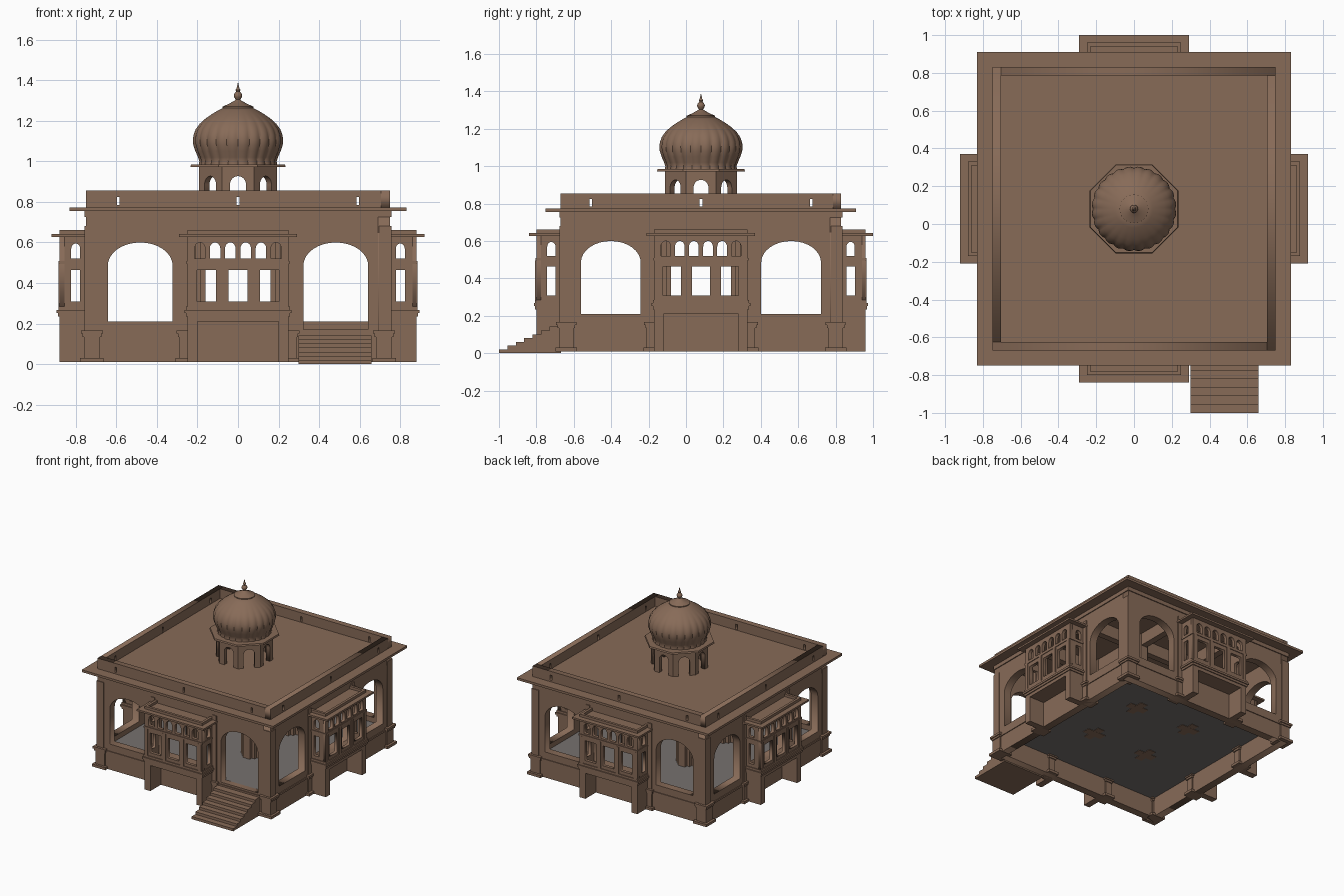
import bpy, bmesh, math
from mathutils import Matrix

if "Cube" in bpy.data.objects:
    bpy.data.objects.remove(bpy.data.objects["Cube"])

CY = 0.08                      # pavilion centre on y


def material(name, rgb):
    m = bpy.data.materials.new(name)
    m.diffuse_color = (*rgb, 1)
    m.use_nodes = True
    m.node_tree.nodes["Principled BSDF"].inputs["Base Color"].default_value = m.diffuse_color
    return m


STONE = material("brown sandstone", (0.245, 0.147, 0.097))
GREY = material("grey floor", (0.18, 0.165, 0.158))


def place(name, mesh, mats, mat=STONE):
    mesh.materials.clear()
    mesh.materials.append(mat)
    for i, mx in enumerate(mats):
        ob = bpy.data.objects.new(name if len(mats) == 1 else f"{name}_{i + 1}", mesh)
        ob.matrix_world = mx
        bpy.context.collection.objects.link(ob)


def ring(n):
    return [Matrix.Translation((0, CY, 0)) @ Matrix.Rotation(k * math.tau / n, 4, 'Z') for k in range(n)]


SIDES, ONE, CENTRE = ring(4), [Matrix.Identity(4)], ring(1)


def boxes(name, items, mats, mat=STONE):
    """items: (x0, x1, y0, y1, z0, z1)"""
    bm = bmesh.new()
    for x0, x1, y0, y1, z0, z1 in items:
        mx = Matrix.Translation(((x0 + x1) / 2, (y0 + y1) / 2, (z0 + z1) / 2)) @ \
            Matrix.Diagonal((abs(x1 - x0), abs(y1 - y0), abs(z1 - z0), 1))
        bmesh.ops.create_cube(bm, size=1, matrix=mx)
    me = bpy.data.meshes.new(name)
    bm.to_mesh(me)
    bm.free()
    place(name, me, mats, mat)


def panel(name, outer, holes, thick, mx, mats):
    """Flat pierced panel: (u, z) outlines, filled and extruded, facing -y"""
    cu = bpy.data.curves.new(name, 'CURVE')
    cu.dimensions, cu.fill_mode, cu.extrude = '2D', 'BOTH', thick / 2
    for pts in [outer] + holes:
        sp = cu.splines.new('POLY')
        sp.points.add(len(pts) - 1)
        for p, (u, z) in zip(sp.points, pts):
            p.co = (u, z, 0, 1)
        sp.use_cyclic_u = True
    ob = bpy.data.objects.new(name + "_outline", cu)
    bpy.context.collection.objects.link(ob)
    dg = bpy.context.evaluated_depsgraph_get()
    me = bpy.data.meshes.new_from_object(ob.evaluated_get(dg))
    bpy.data.objects.remove(ob)
    me.transform(mx @ Matrix.Rotation(math.pi / 2, 4, 'X'))
    place(name, me, mats)


def rect(u0, u1, z0, z1):
    return [(u0, z0), (u0, z1), (u1, z1), (u1, z0)]


def arch(c, h, z0, zs, top, n=16):
    arc = [(c - h * math.cos(math.pi * i / n), zs + (top - zs) * math.sin(math.pi * i / n)) for i in range(n + 1)]
    return [(c - h, z0)] + arc + [(c + h, z0)]


def lathe(name, prof, segs, lobe=None):
    bm = bmesh.new()
    rows = []
    for r, z in prof:
        row = []
        for i in range(segs):
            a = math.tau * i / segs
            k = lobe(a, z) if lobe else 1
            row.append(bm.verts.new((r * k * math.cos(a), r * k * math.sin(a), z)))
        rows.append(row)
    for lo, hi in zip(rows, rows[1:]):
        for i in range(segs):
            j = (i + 1) % segs
            bm.faces.new((lo[i], lo[j], hi[j], hi[i]))
    bm.faces.new(rows[-1])
    for f in bm.faces:
        f.smooth = True
    me = bpy.data.meshes.new(name)
    bm.to_mesh(me)
    bm.free()
    me.set_sharp_from_angle(angle=math.radians(40))
    place(name, me, CENTRE)


def at(y):
    return Matrix.Translation((0, y, 0))


# Outer walls: two arches and a bay opening per side; the entrance is cut lower
def wall(name, sill, mats):
    holes = [arch(-0.482, 0.16, 0.21, 0.485, 0.6), arch(0.482, 0.16, sill, 0.485, 0.6),
             rect(-0.23, 0.23, 0.25, 0.62)]
    panel(name, rect(-0.75, 0.69, 0.01, 0.76), holes, 0.06, at(-0.72), mats)


wall("entrance_wall", 0.17, SIDES[:1])
wall("wall", 0.21, SIDES[1:])

# Pilasters, mouldings and stepped pillar bases
boxes("corner_pilaster", [(0.694, 0.756, -0.756, -0.694, 0.15, 0.68)], SIDES)
boxes("wall_trim",
      [(s * 0.25, s * 0.285, -0.757, -0.69, 0.15, 0.68) for s in (-1, 1)] +
      [(s * 0.25, s * 0.74, -0.756, -0.74, 0.14, 0.155) for s in (-1, 1)] +
      [(-0.757, 0.757, -0.757, -0.74, 0.725, 0.755)], SIDES)
base = []
for c, a in ((0.72, 0.04), (0.265, 0.025), (-0.265, 0.025)):
    for grow, z0, z1 in ((0, 0.03, 0.15), (0.014, 0.15, 0.167), (0.007, 0.135, 0.15), (0.018, 0.01, 0.03)):
        h = a + grow
        base.append((c - h, c + h, -0.76 - grow, -0.68 + grow, z0, z1))
boxes("pillar_base", base, SIDES)

# Roof slab, eave and pierced parapet
boxes("roof_slab", [(-0.745, 0.745, -0.745, 0.745, 0.735, 0.78)], CENTRE)
boxes("roof_eave", [(-0.83, 0.83, -0.83, 0.83, 0.755, 0.773)], CENTRE)
panel("parapet", rect(-0.75, 0.705, 0.77, 0.855),
      [rect(u - 0.007, u + 0.007, 0.785, 0.825) for u in (-0.59, 0, 0.59)], 0.045, at(-0.7275), SIDES)

# Floor, inner cross-shaped pillars and ceiling beams
boxes("floor", [(-0.70, 0.70, -0.70, 0.70, 0.16, 0.17)], CENTRE, GREY)
P = 0.24
boxes("inner_pillar", [(P - 0.08, P + 0.08, -P - 0.03, -P + 0.03, 0.157, 0.74),
                       (P - 0.03, P + 0.03, -P - 0.08, -P + 0.08, 0.1575, 0.74),
                       (P - 0.055, P + 0.055, -P - 0.055, -P + 0.055, 0.165, 0.74)], SIDES)
boxes("ceiling_beam", [(-0.70, 0.70, -P - 0.025, -P + 0.025, 0.64, 0.74)], SIDES)

# Projecting balcony bays
front_holes = [rect(u - 0.047, u + 0.047, 0.31, 0.465) for u in (-0.155, 0, 0.155)]
front_holes += [arch(u, 0.026, 0.52, 0.57, 0.6, 10) for u in (-0.188, -0.113, -0.038, 0.038, 0.113, 0.188)]
panel("bay_front", rect(-0.25, 0.25, 0.24, 0.64), front_holes, 0.025, at(-0.8675), SIDES)
for s, nm in ((-1, "left"), (1, "right")):
    turn = Matrix.Translation((s * 0.2375, 0, 0)) @ Matrix.Rotation(math.pi / 2, 4, 'Z')
    panel(f"bay_{nm}_side", rect(-0.86, -0.74, 0.24, 0.64),
          [rect(-0.823, -0.778, 0.31, 0.465), arch(-0.8, 0.022, 0.52, 0.57, 0.595, 10)], 0.025, turn, SIDES)
boxes("bay_base", [(-0.25, 0.25, -0.88, -0.745, 0.21, 0.25)] +
      [(s * 0.2, s * 0.25, -0.88, -0.745, 0.01, 0.215) for s in (-1, 1)], SIDES)
mould = []
for g, z0, z1 in ((0.007, 0.235, 0.252), (0.014, 0.252, 0.268), (0.006, 0.268, 0.285), (0.005, 0.495, 0.508)):
    mould.append((-0.25 - g, 0.25 + g, -0.88 - g, -0.86, z0, z1))
    mould += [(s * 0.235, s * (0.25 + g), -0.87, -0.74, z0, z1) for s in (-1, 1)]
for u in (-0.232, -0.078, 0.078, 0.232):       # slim mullion posts
    mould.append((u - 0.013, u + 0.013, -0.886, -0.87, 0.285, 0.495))
boxes("bay_moulding", mould, SIDES)
boxes("bay_eave", [(-0.29, 0.29, -0.92, -0.745, 0.628, 0.642)], SIDES)
boxes("bay_parapet", [(-0.25, 0.25, -0.88, -0.86, 0.64, 0.662)] +
      [(s * 0.23, s * 0.25, -0.86, -0.745, 0.64, 0.662) for s in (-1, 1)], SIDES)

# Entrance stair
boxes("entrance_stair", [(0.298, 0.658, -1.0 + 0.045 * i, -0.668, 0.0203 * i, 0.0203 * (i + 1))
                         for i in range(7)], ONE)

# Octagonal rooftop arcade and its eave
W = 0.193 * math.tan(math.pi / 8)
panel("kiosk_arch", [(-W, 0.775)] + arch(0, 0.04, 0.775, 0.885, 0.927) + [(W, 0.775), (W, 0.98), (-W, 0.98)],
      [], 0.034, at(-0.176), ring(8))
bm = bmesh.new()
R = 0.235 / math.cos(math.pi / 8)
bmesh.ops.create_cone(bm, cap_ends=True, segments=8, radius1=R, radius2=R * 0.985, depth=0.012,
                      matrix=Matrix.Translation((0, 0, 0.979)) @ Matrix.Rotation(math.pi / 8, 4, 'Z'))
eave = bpy.data.meshes.new("kiosk_eave")
bm.to_mesh(eave)
bm.free()
place("kiosk_eave", eave, CENTRE)


# Lobed onion dome and finial
def lobes(a, z):
    fade = max(0, min(1, (1.24 - z) / 0.12))
    return 1 - 0.035 * fade * (1 - abs(math.sin(12 * a)))


lathe("dome", [(0.195, 0.982), (0.192, 1.0), (0.199, 1.02), (0.212, 1.05), (0.222, 1.08), (0.225, 1.105),
               (0.221, 1.13), (0.21, 1.158), (0.19, 1.185), (0.162, 1.21), (0.13, 1.232), (0.1, 1.25),
               (0.07, 1.265)], 144, lobes)
lathe("finial", [(0.06, 1.258), (0.076, 1.264), (0.076, 1.27), (0.05, 1.281), (0.022, 1.296), (0.011, 1.304),
                 (0.019, 1.316), (0.021, 1.325), (0.017, 1.335), (0.008, 1.344), (0.012, 1.352),
                 (0.007, 1.36), (0.001, 1.386)], 24)
